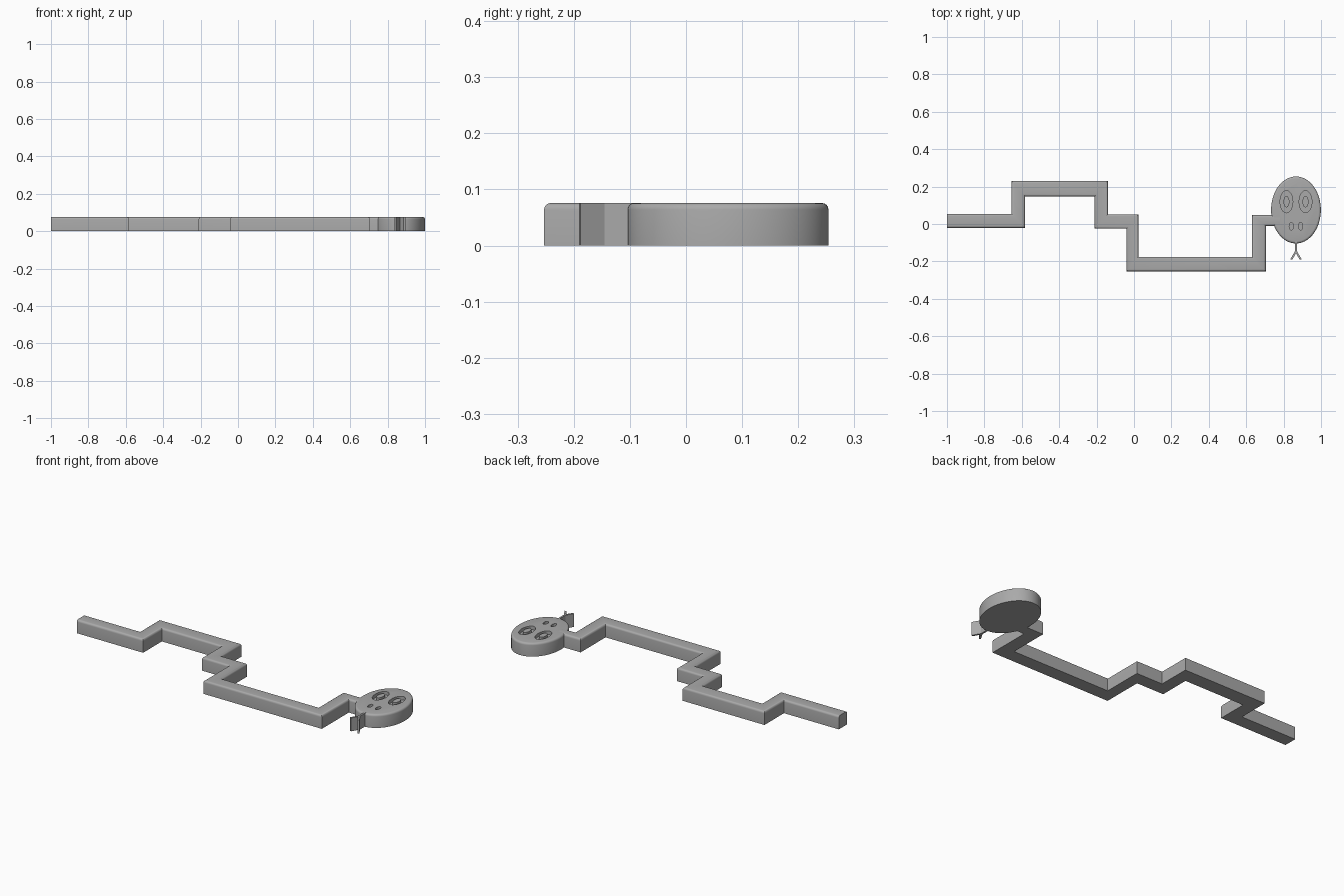
import bpy, bmesh, math

HEIGHT = 0.076
FILLET = 0.012
DEPTH = 0.02

cube = bpy.data.objects.get("Cube")
if cube:
    bpy.data.objects.remove(cube, do_unlink=True)

grey = bpy.data.materials.new("plain_grey")
grey.use_nodes = True
COLOUR = (0.4, 0.4, 0.4, 1)
grey.diffuse_color = COLOUR
grey.node_tree.nodes["Principled BSDF"].inputs["Base Color"].default_value = COLOUR


def ellipse(cx, cy, rx, ry, n=32):
    steps = [2 * math.pi * i / n for i in range(n)]
    return [(cx + rx * math.cos(a), cy + ry * math.sin(a)) for a in steps]


def prism(name, outline, z0=0.0, z1=HEIGHT, fillet=0.0, keep_sharp=lambda e: False):
    """Extrude an outline upward and round its top rim."""
    bm = bmesh.new()
    base = bm.faces.new([bm.verts.new((x, y, z0)) for x, y in outline])
    base.normal_update()
    if base.normal.z < 0:
        base.normal_flip()
    top = bmesh.ops.extrude_face_region(bm, geom=[base], use_keep_orig=True)["geom"]
    for v in top:
        if isinstance(v, bmesh.types.BMVert):
            v.co.z = z1
    bmesh.ops.recalc_face_normals(bm, faces=bm.faces)
    if fillet:
        rim = [e for e in bm.edges
               if all(v.co.z > z1 - 1e-5 for v in e.verts) and not keep_sharp(e)]
        bmesh.ops.bevel(bm, geom=rim, offset=fillet, segments=4, profile=0.5,
                        affect='EDGES', clamp_overlap=True)
    mesh = bpy.data.meshes.new(name)
    bm.to_mesh(mesh)
    bm.free()
    mesh.materials.append(grey)
    obj = bpy.data.objects.new(name, mesh)
    bpy.context.collection.objects.link(obj)
    return obj


def smooth(obj):
    bpy.ops.object.select_all(action='DESELECT')
    obj.select_set(True)
    bpy.context.view_layer.objects.active = obj
    bpy.ops.object.shade_smooth_by_angle(angle=math.radians(35))


def carve(obj, name, outline):
    """Sink a shallow pocket into the top of a part."""
    cutter = prism(name, outline, HEIGHT - DEPTH, HEIGHT + DEPTH)
    cutter.hide_render = True
    mod = obj.modifiers.new(name, 'BOOLEAN')
    mod.operation = 'DIFFERENCE'
    mod.solver = 'EXACT'
    mod.object = cutter
    bpy.context.view_layer.objects.active = obj
    bpy.ops.object.modifier_apply(modifier=name)
    bpy.data.objects.remove(cutter, do_unlink=True)


# Zigzag body: back edge from tail to neck, then front edge back to the tail
back_edge = [(-1, .054), (-.655, .054), (-.655, .23), (-.14, .23), (-.14, .05),
             (.023, .05), (.023, -.176), (.63, -.176), (.63, .048), (.78, .048)]
front_edge = [(.78, -.01), (.705, -.01), (.705, -.253), (-.041, -.253), (-.041, -.025),
              (-.21, -.025), (-.21, .148), (-.583, .148), (-.583, -.021), (-1, -.021)]


def is_end(e):
    xs = [v.co.x for v in e.verts]
    return max(xs) < -.99 or min(xs) > .77


body = prism("body", back_edge + front_edge, fillet=FILLET, keep_sharp=is_end)
smooth(body)

# Oval head with carved eye sockets and nostrils
HX = 0.866
head = prism("head", ellipse(HX, 0.075, 0.133, 0.179, 72), fillet=FILLET)
for side, label in ((-1, "right"), (1, "left")):
    carve(head, label + "_eye_socket", ellipse(HX + side * .051, .119, .034, .059, 40))
    carve(head, label + "_nostril", ellipse(HX + side * .025, -.012, .011, .021, 24))
    pupil = prism(label + "_pupil", ellipse(HX + side * .051, .119, .016, .03),
                  HEIGHT - DEPTH - .002)
    smooth(pupil)
smooth(head)

# Forked tongue
W = 0.005
prism("tongue", [(HX - W, -.09), (HX - W, -.145), (HX - .03, -.188), (HX - .02, -.191),
                 (HX, -.157), (HX + .02, -.191), (HX + .03, -.188), (HX + W, -.145),
                 (HX + W, -.09)])
